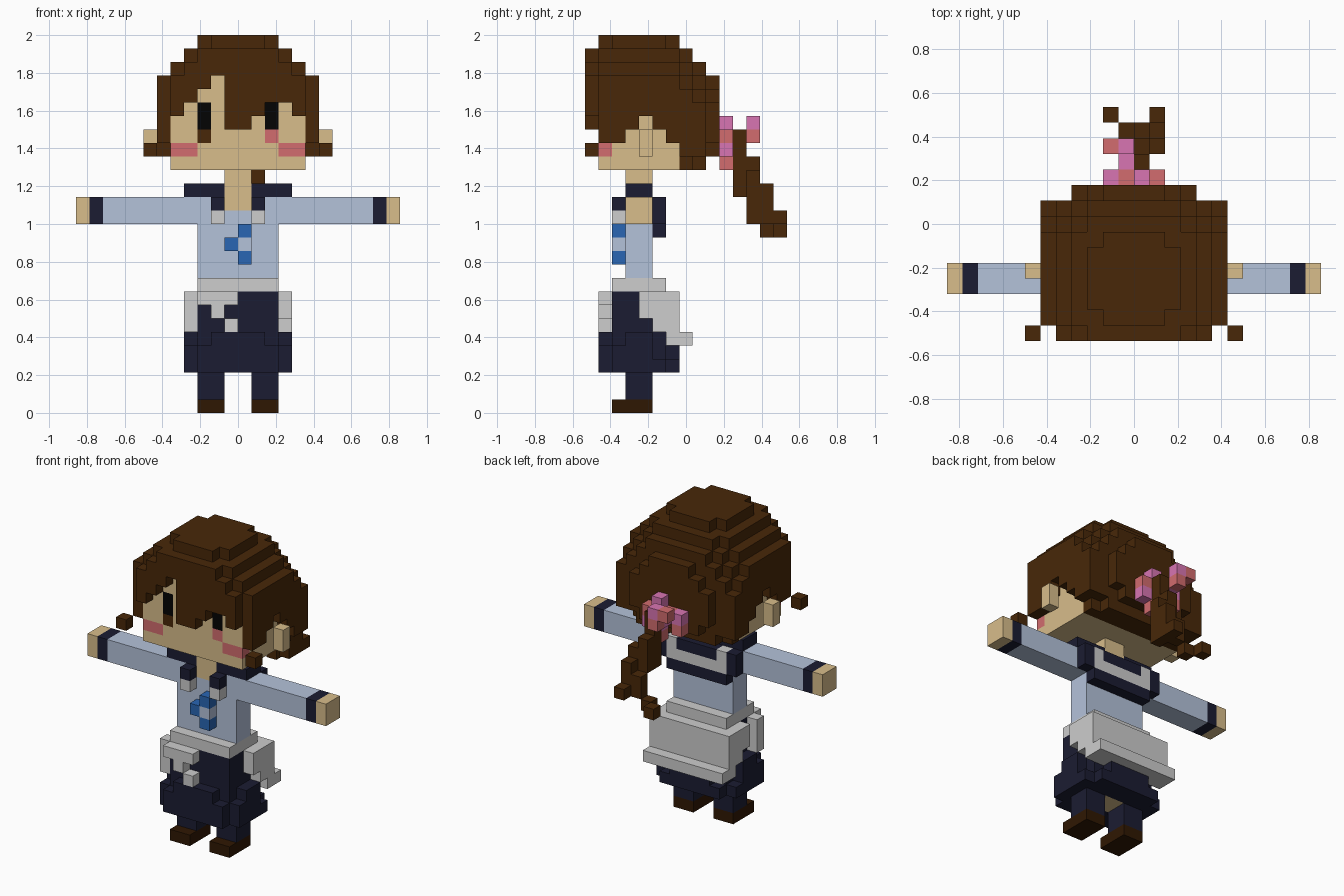
import bpy, bmesh
from mathutils import Vector

if "Cube" in bpy.data.objects:
    bpy.data.objects.remove(bpy.data.objects["Cube"])

U = 2 / 28            # edge of one block
Y0 = 7.5              # block rows run front to back, centred
COLOURS = {"hair_brown": (72, 39, 8), "skin": (216, 189, 139), "pale_blue": (180, 194, 218),
           "navy": (27, 28, 50), "light_grey": (205, 205, 205), "bright_blue": (41, 102, 180),
           "mauve": (216, 117, 178), "rose": (210, 108, 110), "black": (3, 3, 3),
           "shoe_brown": (47, 23, 2)}
NAMES = list(COLOURS)


def linear(c):
    c /= 255
    return c / 12.92 if c <= 0.04045 else ((c + 0.055) / 1.055) ** 2.4


mats = []
for name, rgb in COLOURS.items():
    m = bpy.data.materials.new(name)
    m.diffuse_color = (*[linear(c) for c in rgb], 1)
    m.use_nodes = True
    m.node_tree.nodes["Principled BSDF"].inputs["Base Color"].default_value = m.diffuse_color
    mats.append(m)

cells = {}            # block position -> (part, colour)


def box(part, colour, x0, x1, y0, y1, z0, z1):
    for x in range(x0, x1):
        for y in range(y0, y1):
            for z in range(z0, z1):
                cells[x, y, z] = (part, colour)


def pair(part, colour, x0, x1, *rest):
    box(part, colour, x0, x1, *rest)
    box(part, colour, -x1, -x0, *rest)


# hair: stepped crown, each layer with its corners cut
H = ("hair", "hair_brown")
box(*H, -3, 3, 2, 6, 27, 28)
box(*H, -2, 2, 1, 7, 27, 28)
box(*H, -4, 4, 1, 7, 26, 27)
box(*H, -3, 3, 0, 8, 26, 27)
box(*H, -5, 5, 1, 7, 25, 26)
box(*H, -4, 4, 0, 8, 25, 26)
box(*H, -3, 3, 0, 9, 25, 26)
for z in range(20, 25):
    box(*H, -5, 5, 1, 9 if z < 24 else 8, z, z + 1)
    back = 4 if z < 23 else 3 if z < 24 else 2
    box(*H, -back, back, 1, 10, z, z + 1)
    box(*H, -4, 4, 1, 9, z, z + 1)
# side locks with an opening around the ear
for y, low in enumerate((20, 20, 21, 22, 21, 20, 19, 19), 1):
    pair(*H, 5, 6, y, y + 1, low, min(25, 31 - y))
# nape
box(*H, -5, 5, 7, 9, 19, 20)
box(*H, -5, 5, 7, 8, 18, 19)
box(*H, -4, 4, 8, 9, 18, 19)
box(*H, -3, 3, 9, 10, 19, 20)
# fringe
for x, low in enumerate((22, 23, 24, 25, 21, 21, 22, 23, 23, 22), -5):
    box(*H, x, x + 1, 0, 1, low, 25)
pair(*H, 6, 7, 0, 1, 19, 20)

# face, ears and painted features
box("face", "skin", -5, 5, 1, 7, 18, 24)
box("face", "skin", -4, 4, 1, 6, 24, 25)
pair("ears", "skin", 6, 7, 4, 5, 19, 21)
pair("face", "black", 2, 3, 1, 2, 21, 23)
pair("face", "rose", 3, 5, 1, 2, 19, 20)
box("face", "rose", 2, 3, 1, 2, 20, 21)
box("face", "hair_brown", -3, -2, 1, 2, 20, 21)

# ponytail, winding down and back
T = ("ponytail", "hair_brown")
box(*T, 0, 1, 11, 12, 16, 21)
box(*T, 0, 1, 12, 13, 16, 19)
box(*T, 1, 2, 12, 13, 14, 18)
box(*T, 1, 2, 13, 14, 14, 17)
box(*T, 0, 1, 13, 14, 14, 16)
box(*T, -1, 0, 13, 14, 13, 14)
box(*T, 1, 2, 14, 15, 14, 15)
box(*T, -2, -1, 14, 15, 13, 14)
# hair ribbon
for colour, spots in {"mauve": ((-2, 10, 20), (0, 10, 21), (0, 10, 19), (1, 10, 19),
                                (-1, 11, 20), (-1, 12, 21)),
                      "rose": ((-1, 10, 20), (0, 10, 20), (1, 10, 20), (0, 10, 18),
                               (-2, 10, 19), (-2, 12, 21), (-1, 12, 20))}.items():
    for x, y, z in spots:
        box("ribbon", colour, x, x + 1, y, y + 1, z, z + 1)

# torso, neck and arms
box("torso", "pale_blue", -3, 3, 3, 5, 9, 16)
box("neck", "skin", -1, 1, 3, 5, 15, 18)
pair("arms", "pale_blue", 3, 10, 3, 5, 14, 16)
pair("cuffs", "navy", 10, 11, 3, 5, 14, 16)
pair("hands", "skin", 11, 12, 3, 5, 14, 16)

# sailor collar with a striped back flap, and tie
pair("collar", "navy", 1, 4, 3, 5, 16, 17)
box("collar", "navy", -4, 4, 5, 6, 14, 16)
box("collar", "navy", -3, 3, 5, 6, 13, 14)
box("collar", "light_grey", -3, 3, 5, 6, 14, 15)
pair("collar", "light_grey", 2, 3, 5, 6, 15, 16)
pair("collar", "navy", 1, 2, 2, 3, 15, 16)
pair("collar", "light_grey", 1, 2, 2, 3, 14, 15)
box("tie", "bright_blue", 0, 1, 2, 3, 11, 14)
box("tie", "pale_blue", 0, 1, 2, 3, 12, 13)
box("tie", "bright_blue", -1, 0, 2, 3, 12, 13)

# baggy trousers flaring in steps, legs and shoes
P = ("trousers", "navy")
box(*P, -3, 3, 2, 6, 3, 9)
box(*P, -3, 3, 1, 7, 3, 4)
box(*P, -3, 3, 1, 2, 4, 5)
box(*P, -2, 2, 1, 2, 5, 6)
box(*P, -2, 2, 6, 7, 4, 6)
pair(*P, 3, 4, 2, 6, 3, 4)
pair(*P, 3, 4, 2, 5, 4, 5)
pair(*P, 3, 4, 3, 5, 5, 6)
box("trousers", "skin", -1, 1, 3, 5, 3, 4)
pair("legs", "navy", 1, 3, 3, 5, 1, 3)
pair("shoes", "shoe_brown", 1, 3, 2, 5, 0, 1)

# jacket tied around the waist
J = ("waist_jacket", "light_grey")
box(*J, -3, 3, 2, 6, 9, 10)
box(*J, -3, 0, 1, 2, 8, 9)
box(*J, -2, -1, 1, 2, 7, 8)
box(*J, -1, 0, 1, 2, 6, 7)
box(*J, -4, -3, 2, 3, 6, 9)
box(*J, -4, 4, 6, 7, 5, 9)
box(*J, -4, 4, 7, 8, 5, 6)
pair(*J, 3, 4, 4, 6, 7, 9)
pair(*J, 3, 4, 5, 6, 6, 7)

# turn the blocks of each part into one outer skin
AXES = [(Vector(a), Vector(b), Vector(c)) for a, b, c in
        (((1, 0, 0), (0, 1, 0), (0, 0, 1)), ((0, 1, 0), (0, 0, 1), (1, 0, 0)),
         ((0, 0, 1), (1, 0, 0), (0, 1, 0)))]
for part in dict.fromkeys(p for p, _ in cells.values()):
    bm = bmesh.new()
    for pos, (owner, colour) in cells.items():
        if owner != part:
            continue
        mid = Vector(pos) + Vector((0.5, 0.5 - Y0, 0.5))
        for n, a, b in AXES:
            for s in (1, -1):
                if tuple(int(p + s * d) for p, d in zip(pos, n)) in cells:
                    continue
                ring = [mid + (s * n + u * a + v * b) / 2
                        for u, v in ((-1, -1), (1, -1), (1, 1), (-1, 1))[::s]]
                face = bm.faces.new([bm.verts.new(c * U) for c in ring])
                face.material_index = NAMES.index(colour)
    bmesh.ops.remove_doubles(bm, verts=bm.verts, dist=0.001)
    mesh = bpy.data.meshes.new(part)
    bm.to_mesh(mesh)
    bm.free()
    for m in mats:
        mesh.materials.append(m)
    bpy.context.collection.objects.link(bpy.data.objects.new(part, mesh))
